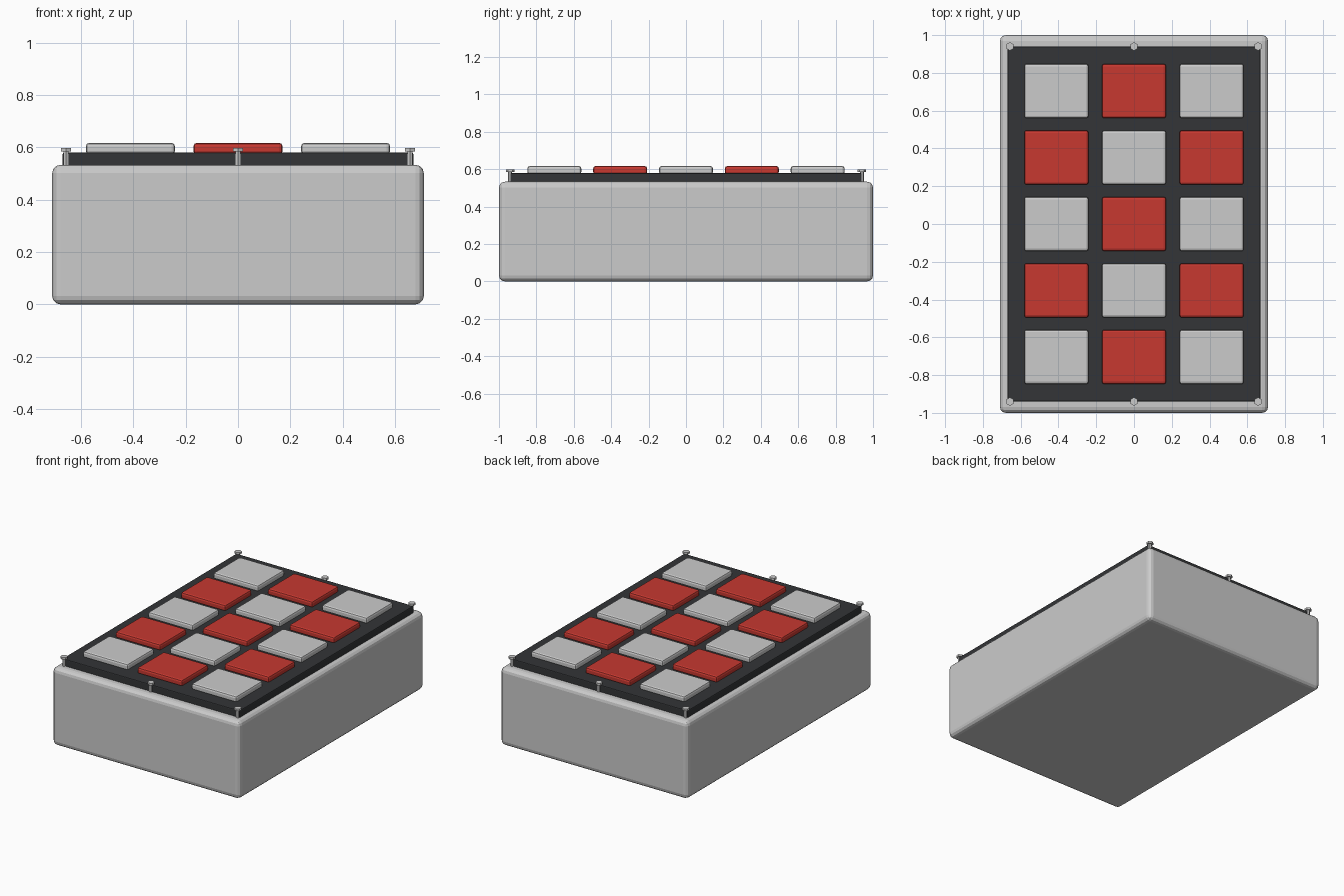
import bpy, bmesh
from mathutils import Matrix

if "Cube" in bpy.data.objects:
    bpy.data.objects.remove(bpy.data.objects["Cube"])


def material(name, rgb):
    m = bpy.data.materials.new(name)
    m.diffuse_color = (*rgb, 1)
    m.use_nodes = True
    m.node_tree.nodes["Principled BSDF"].inputs["Base Color"].default_value = m.diffuse_color
    return m


def finish(bm, name, mat=None):
    me = bpy.data.meshes.new(name)
    bm.to_mesh(me)
    bm.free()
    ob = bpy.data.objects.new(name, me)
    bpy.context.collection.objects.link(ob)
    if mat:
        me.materials.append(mat)
    return ob


def rounded_box(name, x, y, z0, z1, w, d, bevel, segments, mat=None):
    bm = bmesh.new()
    bmesh.ops.create_cube(bm, size=1, matrix=Matrix.Translation((x, y, (z0 + z1) / 2))
                          @ Matrix.Diagonal((w, d, z1 - z0, 1)))
    bmesh.ops.bevel(bm, geom=bm.edges[:], offset=bevel, segments=segments,
                    profile=0.5, affect='EDGES')
    return finish(bm, name, mat)


def screw(name, x, y):
    bm = bmesh.new()
    # thin shank, then hexagonal head
    for r, z0, z1 in ((0.011, 0.50, 0.588), (0.0225, 0.584, 0.598)):
        bmesh.ops.create_cone(bm, cap_ends=True, segments=6, radius1=r, radius2=r,
                              depth=z1 - z0,
                              matrix=Matrix.Translation((x, y, (z0 + z1) / 2)))
    return finish(bm, name)


red = material("red", (0.57, 0.04, 0.03))
dark = material("dark", (0.033, 0.035, 0.038))

# Housing and top plate
rounded_box("housing", 0, 0, 0, 0.533, 1.42, 2.0, 0.032, 3)
rounded_box("top_plate", 0, 0, 0.525, 0.58, 1.34, 1.88, 0.006, 2, dark)

# Checkered keys
for row in range(-2, 3):
    for col in range(-1, 2):
        is_red = (row + col) % 2 == 0
        rounded_box(f"key_{row + 3}_{col + 2}", col * 0.411, row * 0.352,
                    0.572, 0.617, 0.34, 0.288, 0.013, 2,
                    None if is_red is False else red)

# Screws along the front and back edges
for y in (-0.94, 0.94):
    for x in (-0.657, 0, 0.657):
        screw("screw", x, y)
